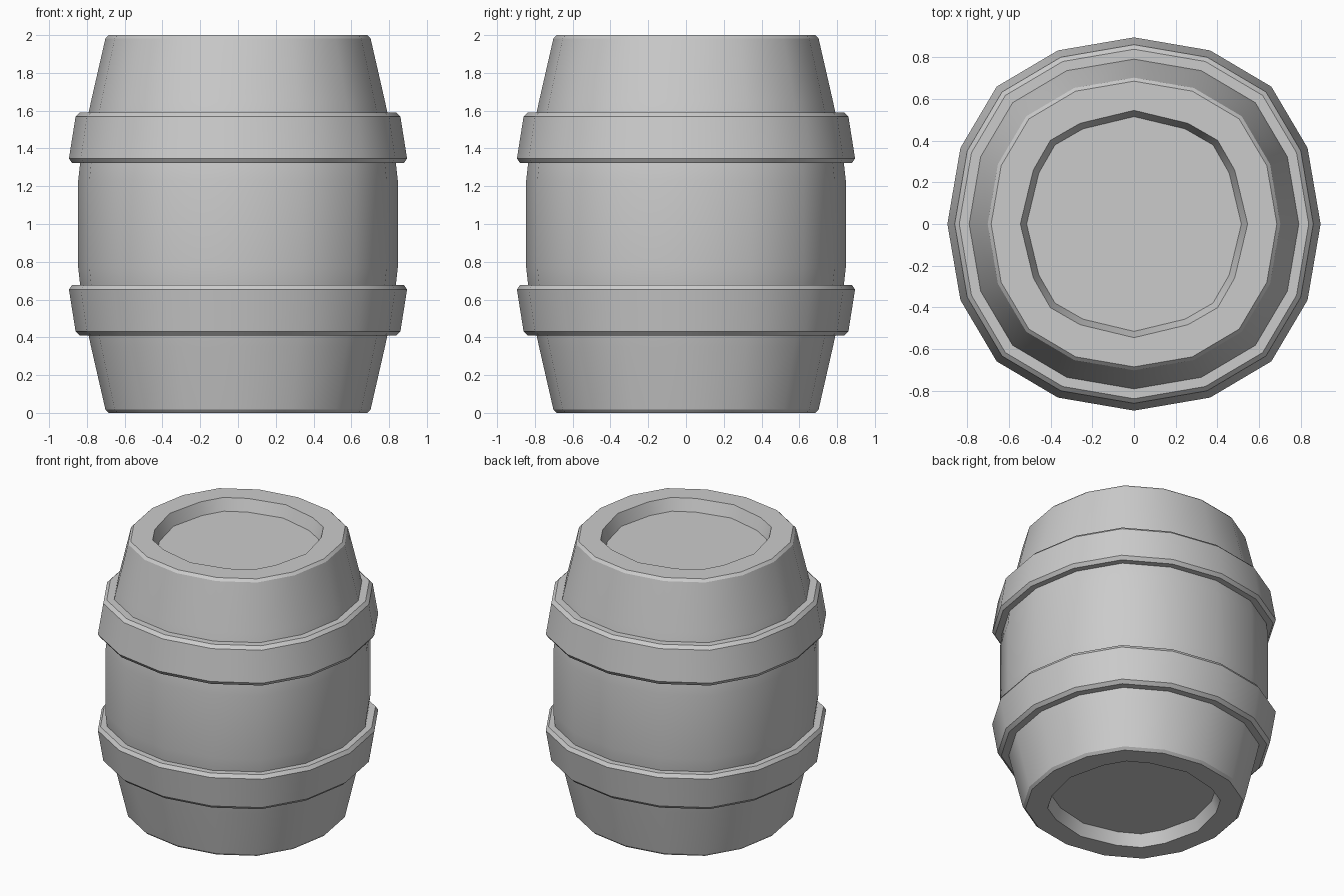
import bpy, bmesh

if "Cube" in bpy.data.objects:
    bpy.data.objects.remove(bpy.data.objects["Cube"])

# Slightly squared 16-sided cross-section: one octant, mirrored round
def section(mid):
    a, b = mid
    q = [(1, 0), (a, b), (0.736, 0.736), (b, a)]
    pts = []
    for _ in range(4):
        pts += q
        q = [(-y, x) for x, y in q]
    return pts

ROUND = section((0.93, 0.408))
INNER = section((0.886, 0.475))

def sweep(name, profile, closed=False):
    """Sweep (radius, z, section) rows round the z axis."""
    bm = bmesh.new()
    rings = [[bm.verts.new((r * x, r * y, z)) for x, y in sec] for r, z, sec in profile]
    pairs = list(zip(rings, rings[1:]))
    if closed:
        pairs.append((rings[-1], rings[0]))
    else:
        bm.faces.new(rings[0])
        bm.faces.new(rings[-1])
    for lo, hi in pairs:
        for i in range(16):
            j = (i + 1) % 16
            bm.faces.new((lo[i], lo[j], hi[j], hi[i]))
    bmesh.ops.recalc_face_normals(bm, faces=bm.faces)
    me = bpy.data.meshes.new(name)
    bm.to_mesh(me)
    bm.free()
    ob = bpy.data.objects.new(name, me)
    bpy.context.collection.objects.link(ob)
    bpy.context.view_layer.objects.active = ob
    ob.select_set(True)
    bpy.ops.object.shade_smooth_by_angle(angle=0.52)
    ob.select_set(False)

# Bulging body with a recessed lid at each end
half = [(0.515, 0.085, INNER), (0.545, 0, INNER), (0.685, 0, ROUND),
        (0.702, 0.018, ROUND), (0.778, 0.35, ROUND), (0.797, 0.44, ROUND),
        (0.835, 0.67, ROUND), (0.846, 0.77, ROUND)]
sweep("barrel_body", half + [(r, 2 - z, s) for r, z, s in reversed(half)])

# Bevelled hoops, wider towards the middle of the barrel
hoop = [(0.775, 0.41), (0.838, 0.41), (0.86, 0.432), (0.895, 0.653),
        (0.878, 0.678), (0.82, 0.678)]
sweep("lower_hoop", [(r, z, ROUND) for r, z in hoop], True)
sweep("upper_hoop", [(r, 2 - z, ROUND) for r, z in hoop], True)
